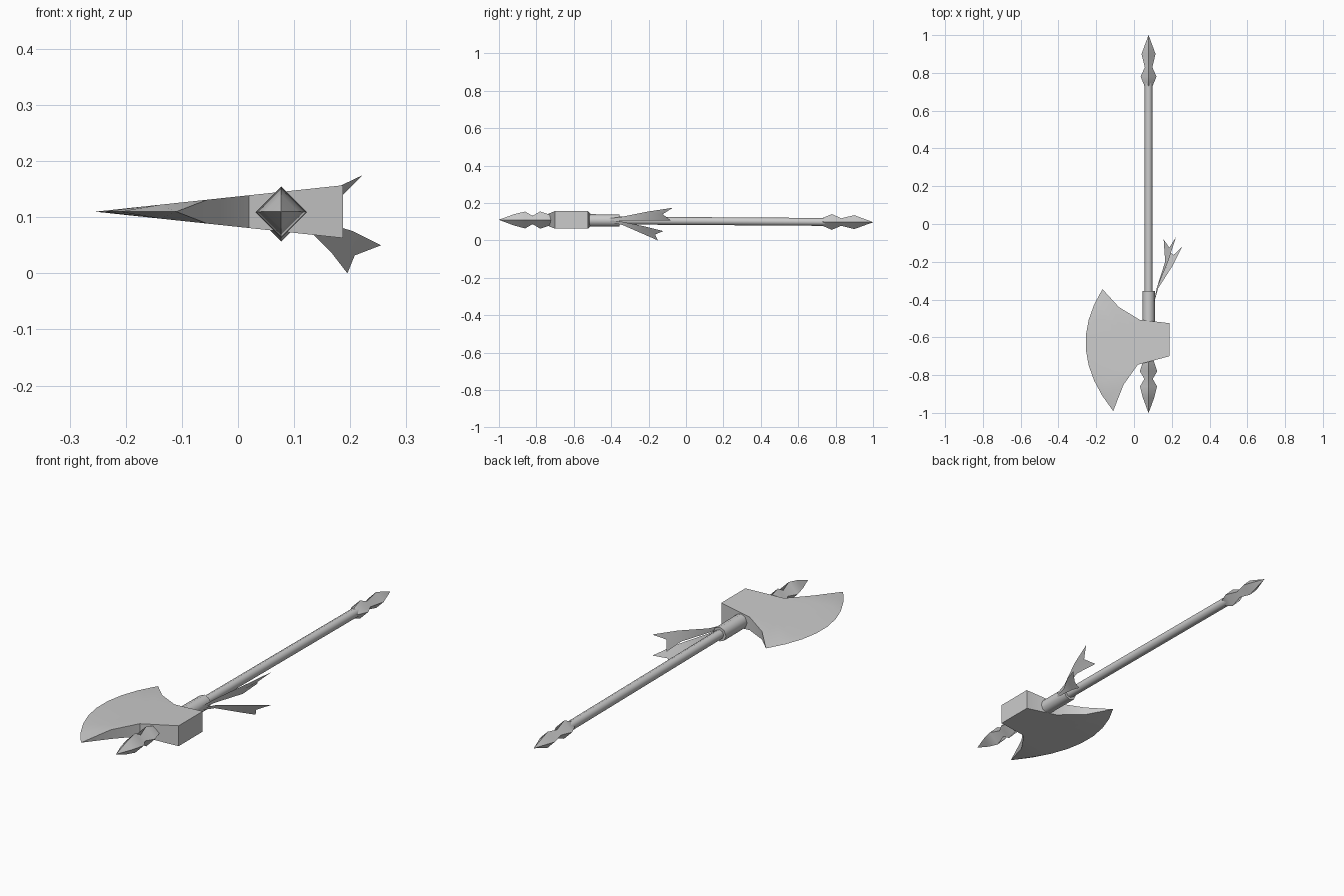
import bpy, bmesh, math
from mathutils import Vector

if "Cube" in bpy.data.objects:
    bpy.data.objects.remove(bpy.data.objects["Cube"])

CX = 0.077          # shaft centre line


def axis_z(y):      # the shaft tilts slightly
    return 0.104 - 0.0065 * y


def finish(name, bm, angle=40):
    bmesh.ops.remove_doubles(bm, verts=bm.verts, dist=0.0004)
    bmesh.ops.recalc_face_normals(bm, faces=bm.faces)
    me = bpy.data.meshes.new(name)
    bm.to_mesh(me)
    bm.free()
    ob = bpy.data.objects.new(name, me)
    bpy.context.collection.objects.link(ob)
    bpy.ops.object.select_all(action='DESELECT')
    ob.select_set(True)
    bpy.context.view_layer.objects.active = ob
    bpy.ops.object.shade_smooth_by_angle(angle=math.radians(angle))
    return ob


def turned(name, profile, sides, angle=40):
    """Sweep a (y, radius) profile around the shaft axis."""
    bm = bmesh.new()
    rings = []
    for y, r in profile:
        rings.append([bm.verts.new((CX + r * math.cos(2 * math.pi * i / sides), y,
                                    axis_z(y) + r * math.sin(2 * math.pi * i / sides)))
                      for i in range(sides)])
    for a, b in zip(rings, rings[1:]):
        for i in range(sides):
            j = (i + 1) % sides
            bm.faces.new((a[i], a[j], b[j], b[i]))
    for cap in (rings[0], rings[-1]):
        bm.faces.new(cap)
    return finish(name, bm, angle)


# shaft, socket and the diamond-section finials
turned("shaft", [(-0.76, 0.021), (0.76, 0.021)], 8, 60)
turned("socket", [(-0.56, 0.033), (-0.355, 0.033)], 8, 60)
turned("front_spike", [(-1.0, 0.0005), (-0.92, 0.03), (-0.86, 0.045), (-0.82, 0.022),
                       (-0.78, 0.046), (-0.72, 0.026), (-0.68, 0.026)], 4, 60)
turned("rear_spike", [(0.73, 0.021), (0.78, 0.042), (0.83, 0.02), (0.90, 0.037),
                      (1.0, 0.0005)], 4, 60)

# axe head: columns from cutting edge to poll (upper end, lower end, sideways bulge)
columns = [((-0.167, -0.345), (-0.11, -0.99), -0.116),
           ((-0.167, -0.345), (-0.11, -0.99), -0.05),
           ((-0.08, -0.44), (-0.055, -0.85), -0.02),
           ((0.03, -0.507), (0.02, -0.745), 0.0),
           ((0.187, -0.525), (0.187, -0.70), 0.0)]
ROWS, MID = 8, 0.11
bm = bmesh.new()
sheets = []
for side in (1, -1):
    grid = []
    for c, (up, low, bulge) in enumerate(columns):
        col = []
        for r in range(ROWS + 1):
            t = r / ROWS
            x = up[0] + (low[0] - up[0]) * t + bulge * 4 * t * (1 - t)
            y = up[1] + (low[1] - up[1]) * t
            h = 0.047 * (x + 0.255) / 0.442
            if c == 0 or (c == 1 and r in (0, ROWS)):
                h = 0
            col.append(bm.verts.new((x, y, MID + side * h)))
        grid.append(col)
    for a, b in zip(grid, grid[1:]):
        for r in range(ROWS):
            bm.faces.new((a[r], a[r + 1], b[r + 1], b[r]))
    sheets.append(grid)
top, bot = sheets
for c in range(1, len(columns) - 1):            # upper and lower walls
    for r in (0, ROWS):
        bm.faces.new((top[c][r], top[c + 1][r], bot[c + 1][r], bot[c][r]))
for r in range(ROWS):                           # flat poll
    bm.faces.new((top[-1][r], top[-1][r + 1], bot[-1][r + 1], bot[-1][r]))
finish("axe_head", bm, 35)


def ribbon(name, edges, notch):
    """Thin swallow-tailed strip given by pairs of edge points."""
    bm = bmesh.new()
    rows = []
    for a, b in edges:
        a, b = Vector(a), Vector(b)
        rows.append([bm.verts.new(p) for p in (a, (a + b) / 2, b)])
    rows[-1][1].co = Vector(notch)
    for p, q in zip(rows, rows[1:]):
        for i in range(2):
            bm.faces.new((p[i], p[i + 1], q[i + 1], q[i]))
    return finish(name, bm, 60)


# two ribbons tied behind the head
ribbon("upper_ribbon", [((0.1, -0.44, 0.114), (0.1, -0.44, 0.106)),
                        ((0.122, -0.34, 0.127), (0.12, -0.34, 0.108)),
                        ((0.18, -0.20, 0.155), (0.165, -0.20, 0.108)),
                        ((0.222, -0.07, 0.175), (0.157, -0.082, 0.108))],
       (0.187, -0.125, 0.14))
ribbon("lower_ribbon", [((0.1, -0.44, 0.112), (0.1, -0.44, 0.104)),
                        ((0.128, -0.34, 0.10), (0.12, -0.34, 0.083)),
                        ((0.205, -0.22, 0.075), (0.168, -0.23, 0.035)),
                        ((0.255, -0.12, 0.05), (0.195, -0.15, 0.0))],
       (0.208, -0.165, 0.032))
